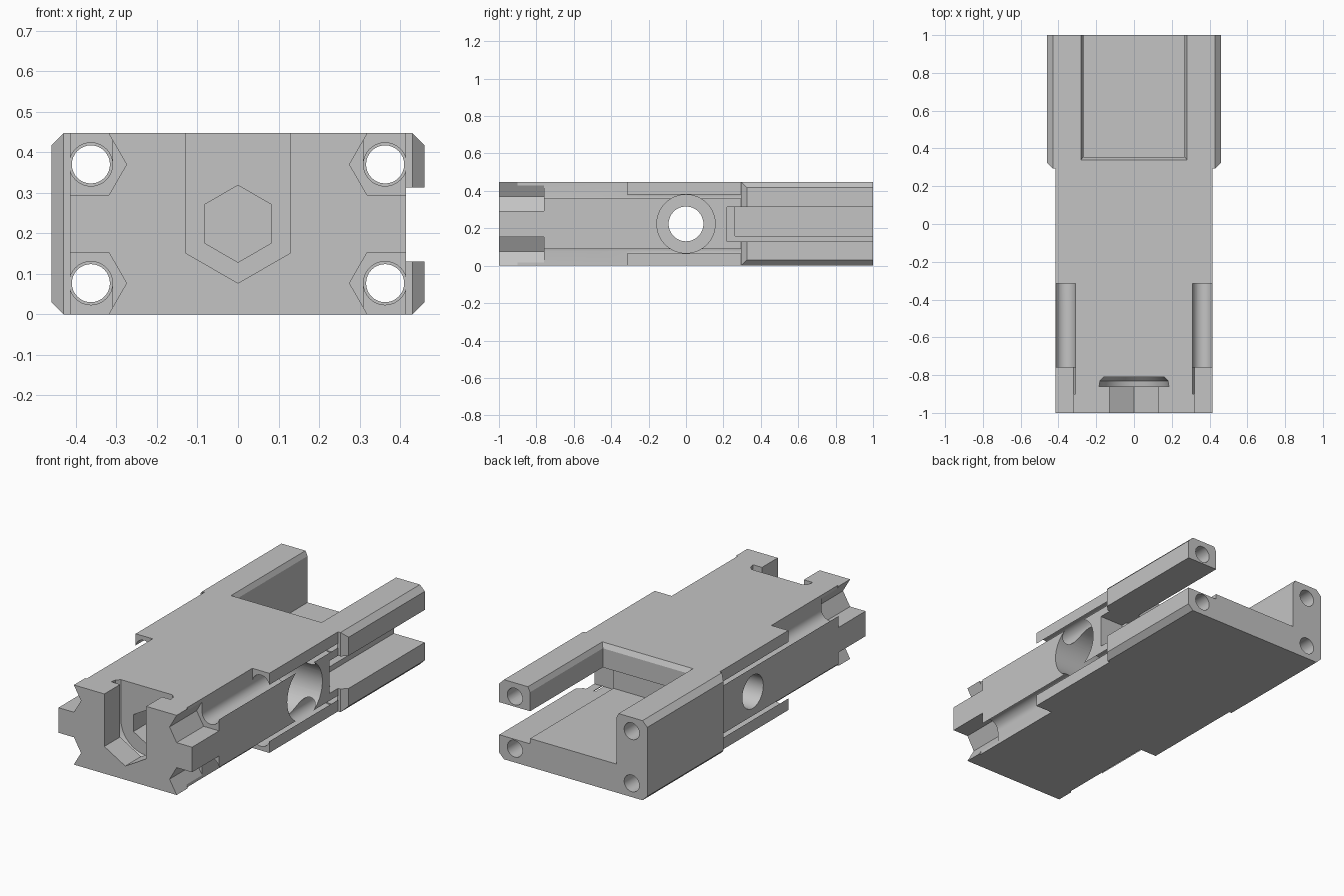
import bpy
import bmesh
from math import cos, sin, pi, radians
from mathutils import Vector

old = bpy.data.objects.get("Cube")
if old:
    bpy.data.objects.remove(old)

H = 0.447          # total height
ZC = H / 2         # mid height
BW = 0.415         # half width of the main body
RW = 0.46          # half width of the rear block
HOLE_X, HOLE_Z = 0.363, 0.1465   # rod hole offsets from the centre line

grey = bpy.data.materials.new("plain grey")
grey.use_nodes = True
grey.diffuse_color = (0.55, 0.55, 0.55, 1)
grey.node_tree.nodes["Principled BSDF"].inputs["Base Color"].default_value = grey.diffuse_color


def loft(name, pts_a, pts_b, axis, a, b):
    """Solid between two matching outlines placed at a and b along an axis."""
    place = {"x": lambda p, t: Vector((t, p[0], p[1])),
             "y": lambda p, t: Vector((p[0], t, p[1])),
             "z": lambda p, t: Vector((p[0], p[1], t))}[axis]
    bm = bmesh.new()
    va = [bm.verts.new(place(p, a)) for p in pts_a]
    vb = [bm.verts.new(place(p, b)) for p in pts_b]
    bm.faces.new(va)
    bm.faces.new(vb)
    n = len(va)
    for i in range(n):
        j = (i + 1) % n
        bm.faces.new((va[i], va[j], vb[j], vb[i]))
    bmesh.ops.recalc_face_normals(bm, faces=bm.faces)
    mesh = bpy.data.meshes.new(name)
    bm.to_mesh(mesh)
    bm.free()
    mesh.materials.append(grey)
    obj = bpy.data.objects.new(name, mesh)
    bpy.context.collection.objects.link(obj)
    return obj


def prism(name, pts, axis, a, b):
    return loft(name, pts, pts, axis, a, b)


def rect(u0, u1, v0, v1):
    return [(u0, v0), (u1, v0), (u1, v1), (u0, v1)]


def ring(u, v, r, n, start=0.0):
    return [(u + r * cos(start + 2 * pi * i / n), v + r * sin(start + 2 * pi * i / n))
            for i in range(n)]


def combine(target, tool, operation="DIFFERENCE"):
    tool.hide_render = True
    bpy.context.view_layer.objects.active = target
    mod = target.modifiers.new("join", "BOOLEAN")
    mod.operation = operation
    mod.solver = "EXACT"
    mod.object = tool
    bpy.ops.object.modifier_apply(modifier=mod.name)
    bpy.data.objects.remove(tool)


# Main body with the wider chamfered rear block
body = prism("main_body", rect(-BW, BW, -1, 1), "z", 0, H)
C = 0.03
section = [(-RW, C), (-RW + C, 0), (RW - C, 0), (RW, C),
           (RW, H - C), (RW - C, H), (-RW + C, H), (-RW, H - C)]
plan = [(-RW, 1), (-RW, 0.325), (-RW + C, 0.295), (RW - C, 0.295), (RW, 0.325), (RW, 1)]
block = prism("rear_block", section, "y", 0.2, 1)
combine(block, prism("block_plan", plan, "z", -0.1, 0.6), "INTERSECT")
combine(body, block, "UNION")

# Rear pocket with bevelled rim, undercut and open slot on the left side
combine(body, prism("pocket", rect(-0.268, 0.268, 0.355, 1.1), "z", 0.16, 0.6))
combine(body, loft("pocket_rim", rect(-0.268, 0.268, 0.355, 1.1),
                   rect(-0.284, 0.284, 0.337, 1.1), "z", 0.42, 0.452))
combine(body, prism("pocket_undercut", rect(-0.268, 0.268, 0.262, 1.1), "z", 0.16, 0.313))
combine(body, prism("side_slot", rect(0.268, 0.6, 0.22, 1.1), "z", 0.13, 0.313))

# Four rod holes with hexagonal nut seats and open channels at the front
for sx in (-1, 1):
    for sz in (-1, 1):
        x, z = sx * HOLE_X, ZC + sz * HOLE_Z
        out_x = sx * 0.6
        out_z = ZC + sz * 0.5
        combine(body, prism("rear_hole", ring(x, z, 0.047, 32), "y", 0.2, 1.1))
        combine(body, prism("rod_hole", ring(x, z, 0.0535, 32), "y", -0.5, 0.295))

        # Half-round channel, open to the outside corner
        arc = [(x + sx * 0.0535 * cos(t), z - sz * 0.0535 * sin(t))
               for t in [pi - pi * i / 16 for i in range(17)]]
        arc += [(out_x, z), (out_x, out_z), (x - sx * 0.0535, out_z)]
        combine(body, prism("channel", arc, "y", -0.9, -0.315))

        # Nut seat: half hexagon open to the side and outer face
        r = 0.088
        hexagon = [(out_x, z - sz * r * 0.866), (x - sx * r / 2, z - sz * r * 0.866),
                   (x - sx * r, z), (x - sx * r / 2, z + sz * r * 0.866),
                   (x - sx * r / 2, out_z), (out_x, out_z)]
        combine(body, prism("nut_seat", hexagon, "y", -1.1, -0.76))

# Cross hole with a deep wide bore from the left side
combine(body, prism("cross_hole", ring(0, ZC, 0.093, 48), "x", -0.7, 0.7))
combine(body, prism("wide_bore", ring(0, ZC, 0.156, 64), "x", -0.2, 0.7))


# Front drop-in slot, flange groove behind it and hexagonal socket
def u_outline(r, steps):
    low = [(-r * cos(pi * i / steps), ZC - r * sin(pi * i / steps)) for i in range(steps + 1)]
    return low + [(r, 0.6), (-r, 0.6)]


slot = [(-0.13, 0.6), (-0.13, 0.152), (0, 0.077), (0.13, 0.152), (0.13, 0.6)]
combine(body, prism("front_slot", slot, "y", -1.1, -0.84))
combine(body, loft("flange_groove", u_outline(0.185, 32), u_outline(0.18, 32), "y", -0.86, -0.83))
combine(body, loft("flange_taper", u_outline(0.18, 32), u_outline(0.16, 32), "y", -0.8301, -0.81))
combine(body, prism("hex_socket", ring(0, ZC, 0.095, 6, pi / 2), "y", -0.85, -0.55))

# Smooth bores with crisp edges
bpy.ops.object.select_all(action="DESELECT")
body.select_set(True)
bpy.context.view_layer.objects.active = body
bpy.ops.object.shade_smooth_by_angle(angle=radians(25))
